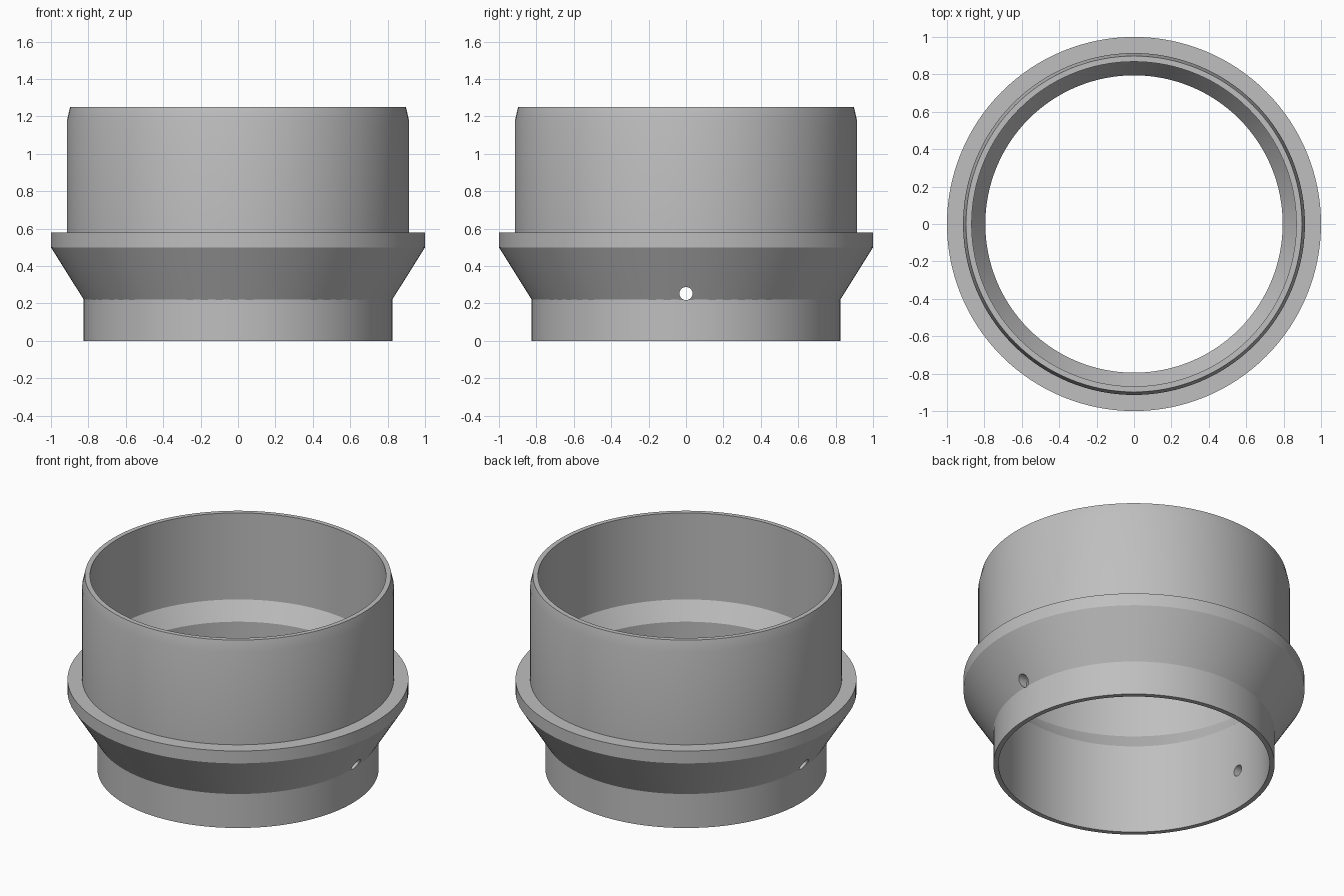
import bpy, bmesh, math
from mathutils import Matrix, Vector

cube = bpy.data.objects.get("Cube")
if cube:
    bpy.data.objects.remove(cube, do_unlink=True)

SEGMENTS = 128


def add_object(name, bm):
    mesh = bpy.data.meshes.new(name)
    bm.to_mesh(mesh)
    bm.free()
    obj = bpy.data.objects.new(name, mesh)
    bpy.context.collection.objects.link(obj)
    return obj


def lathe(name, profile):
    """Spin a closed (radius, height) profile around z."""
    bm = bmesh.new()
    verts = [bm.verts.new((r, 0, z)) for r, z in profile]
    edges = [bm.edges.new((a, b)) for a, b in zip(verts, verts[1:] + verts[:1])]
    bmesh.ops.spin(bm, geom=verts + edges, cent=(0, 0, 0), axis=(0, 0, 1),
                   angle=math.tau, steps=SEGMENTS, use_merge=True)
    bmesh.ops.remove_doubles(bm, verts=bm.verts, dist=0.0001)
    bmesh.ops.recalc_face_normals(bm, faces=bm.faces)
    return add_object(name, bm)


# Stepped sleeve: narrow neck, flared collar, wide socket with a tapered lip
sleeve = lathe("collared_sleeve", [
    (0.825, 0), (0.825, 0.22), (1, 0.5), (1, 0.58), (0.914, 0.58),
    (0.914, 1.18), (0.898, 1.25), (0.868, 1.25),
    (0.868, 0.69), (0.795, 0.58), (0.795, 0),
])

grey = bpy.data.materials.new("plain_grey")
grey.use_nodes = True
colour = (0.52, 0.52, 0.52, 1)
grey.diffuse_color = colour
grey.node_tree.nodes["Principled BSDF"].inputs["Base Color"].default_value = colour
sleeve.data.materials.append(grey)

# Cross pin hole through both side walls
bm = bmesh.new()
bmesh.ops.create_cone(bm, cap_ends=True, segments=32, radius1=0.035, radius2=0.035,
                      depth=2.4, matrix=Matrix.Translation((0, 0, 0.253))
                      @ Matrix.Rotation(math.pi / 2, 4, 'Y'))
cutter = add_object("pin_hole_cutter", bm)
cutter.data.materials.append(grey)
cutter.hide_render = True

cut = sleeve.modifiers.new("pin_hole", 'BOOLEAN')
cut.operation = 'DIFFERENCE'
cut.solver = 'EXACT'
cut.object = cutter
bpy.context.view_layer.objects.active = sleeve
bpy.ops.object.select_all(action='DESELECT')
sleeve.select_set(True)
bpy.ops.object.modifier_apply(modifier=cut.name)
bpy.data.objects.remove(cutter, do_unlink=True)

bpy.ops.object.shade_smooth_by_angle(angle=math.radians(25))
